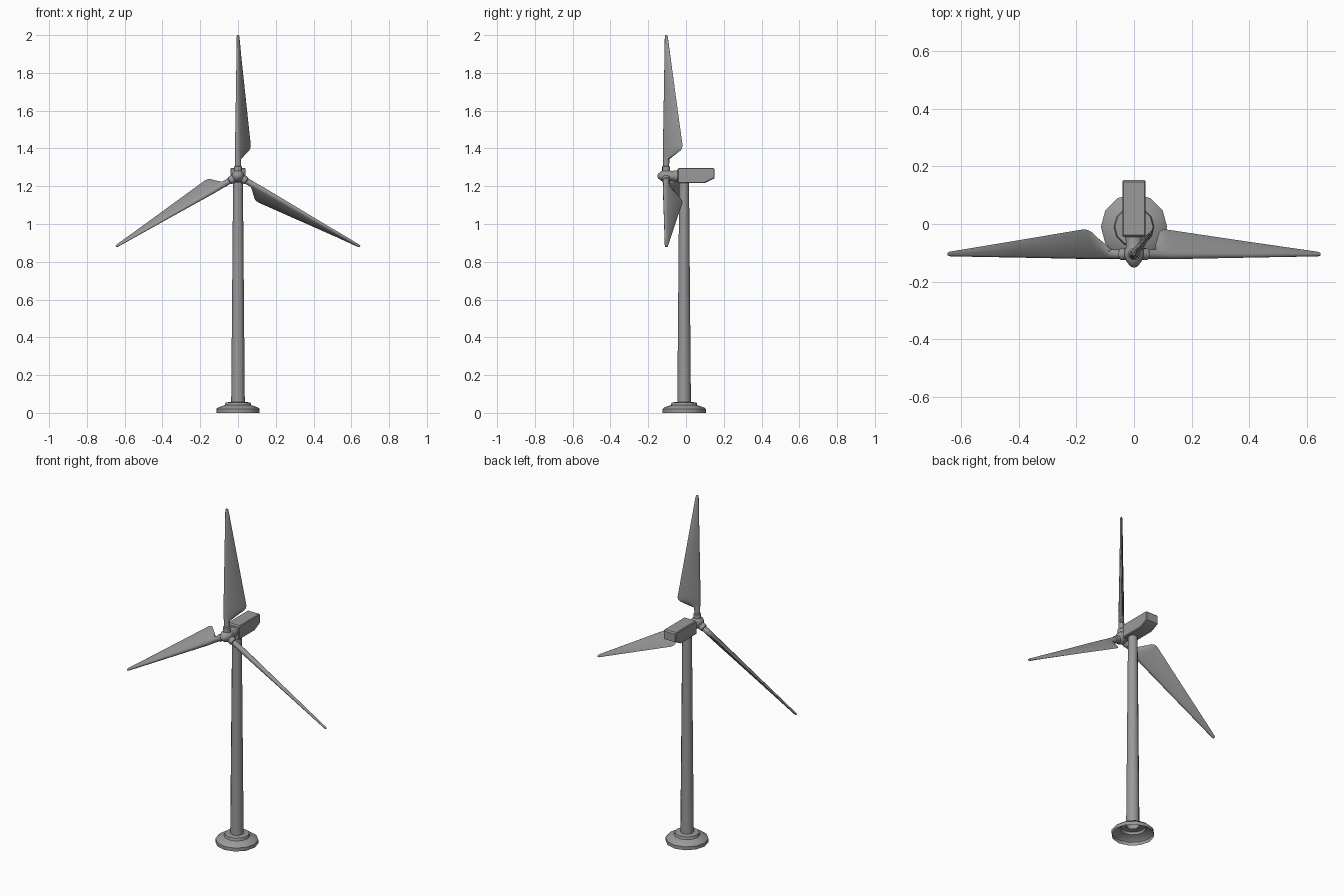
import bpy, bmesh, math
from mathutils import Vector, Matrix

if "Cube" in bpy.data.objects:
    bpy.data.objects.remove(bpy.data.objects["Cube"])

grey = bpy.data.materials.new("mid grey")
grey.diffuse_color = (0.32, 0.32, 0.32, 1)
grey.use_nodes = True
grey.node_tree.nodes["Principled BSDF"].inputs["Base Color"].default_value = grey.diffuse_color

HUB = Vector((0, -0.105, 1.254))   # rotor centre
AXIS_Y = -0.01                     # tower axis


def finish(name, bm, angle=35):
    bmesh.ops.remove_doubles(bm, verts=bm.verts, dist=1e-5)
    bmesh.ops.recalc_face_normals(bm, faces=bm.faces)
    me = bpy.data.meshes.new(name)
    bm.to_mesh(me)
    bm.free()
    me.materials.append(grey)
    ob = bpy.data.objects.new(name, me)
    bpy.context.collection.objects.link(ob)
    bpy.ops.object.select_all(action='DESELECT')
    ob.select_set(True)
    bpy.context.view_layer.objects.active = ob
    bpy.ops.object.shade_smooth_by_angle(angle=math.radians(angle))
    return ob


def loft(bm, rings, caps=(False, False)):
    loops = [[bm.verts.new(p) for p in ring] for ring in rings]
    n = len(loops[0])
    for a, b in zip(loops, loops[1:]):
        for i in range(n):
            j = (i + 1) % n
            bm.faces.new((a[i], a[j], b[j], b[i]))
    for cap, loop in zip(caps, (loops[0], loops[-1])):
        if cap:
            bm.faces.new(loop)


def lathe(name, profile, matrix, sides=12, angle=35):
    bm = bmesh.new()
    rings = [[matrix @ Vector((r * math.cos(i * math.tau / sides),
                               r * math.sin(i * math.tau / sides), h))
              for i in range(sides)] for r, h in profile]
    loft(bm, rings)
    return finish(name, bm, angle)


# Stepped foundation, open underneath
upright = Matrix.Translation((0, AXIS_Y, 0))
lathe("foundation", [(0.115, 0), (0.115, 0.02), (0.105, 0.029), (0.07, 0.041),
                     (0.066, 0.055), (0.035, 0.058)], upright)

# Tapered tower
lathe("tower", [(0.036, 0.056), (0.026, 1.225)], upright)

# Nacelle: side profile extruded across x, with a sloping lower rear corner
side = [(-0.045, 1.217), (0.1, 1.217), (0.152, 1.243),
        (0.152, 1.29), (0.145, 1.297), (-0.038, 1.297), (-0.045, 1.29)]
bm = bmesh.new()
loft(bm, [[(x, y, z) for y, z in side] for x in (-0.04, 0.04)], (True, True))
bmesh.ops.bevel(bm, geom=[e for e in bm.edges if abs(e.verts[0].co.x - e.verts[1].co.x) < 1e-4],
                offset=0.004, segments=1, affect='EDGES')
finish("nacelle", bm, 30)

# Hub with pointed nose and shaft running back into the nacelle
forward = Matrix.Translation(HUB) @ Matrix.Rotation(math.radians(90), 4, 'X')
lathe("hub", [(0, 0.047), (0.012, 0.043), (0.027, 0.024), (0.034, 0.006),
              (0.034, -0.012), (0.027, -0.026), (0.03, -0.065)], forward, 12, 45)

# Blades: (distance from hub, leading edge, trailing edge, half thickness)
sections = [(0.0, 0.021, 0.021, 0.021), (0.05, 0.021, 0.021, 0.021),
            (0.054, 0.016, 0.016, 0.016), (0.088, 0.016, 0.018, 0.016),
            (0.105, 0.017, 0.048, 0.015), (0.135, 0.018, 0.097, 0.015),
            (0.147, 0.018, 0.107, 0.015), (0.163, 0.018, 0.11, 0.015),
            (0.45, 0.013, 0.06, 0.010), (0.738, 0.008, 0.01, 0.006),
            (0.746, 0.005, 0.006, 0.004)]
PITCH = math.radians(52)
chord = Vector((math.cos(PITCH), math.sin(PITCH), 0))
across = Vector((-math.sin(PITCH), math.cos(PITCH), 0))
N = 12
for k, name in enumerate(("blade_top", "blade_right", "blade_left")):
    turn = Matrix.Translation(HUB) @ Matrix.Rotation(k * math.tau / 3, 4, 'Y')
    rings = []
    for h, lead, trail, thick in sections:
        ring = []
        for i in range(N):
            c, s = math.cos(i * math.tau / N), math.sin(i * math.tau / N)
            # Wide sections thin out towards the trailing edge
            thin = 1 - 0.45 * max(c, 0) * min(1, (trail - lead) / 0.06)
            ring.append(turn @ (chord * (c * (trail if c > 0 else lead))
                                + across * (s * thick * thin) + Vector((0, 0, h))))
        rings.append(ring)
    bm = bmesh.new()
    loft(bm, rings, (True, True))
    finish(name, bm, 40)
